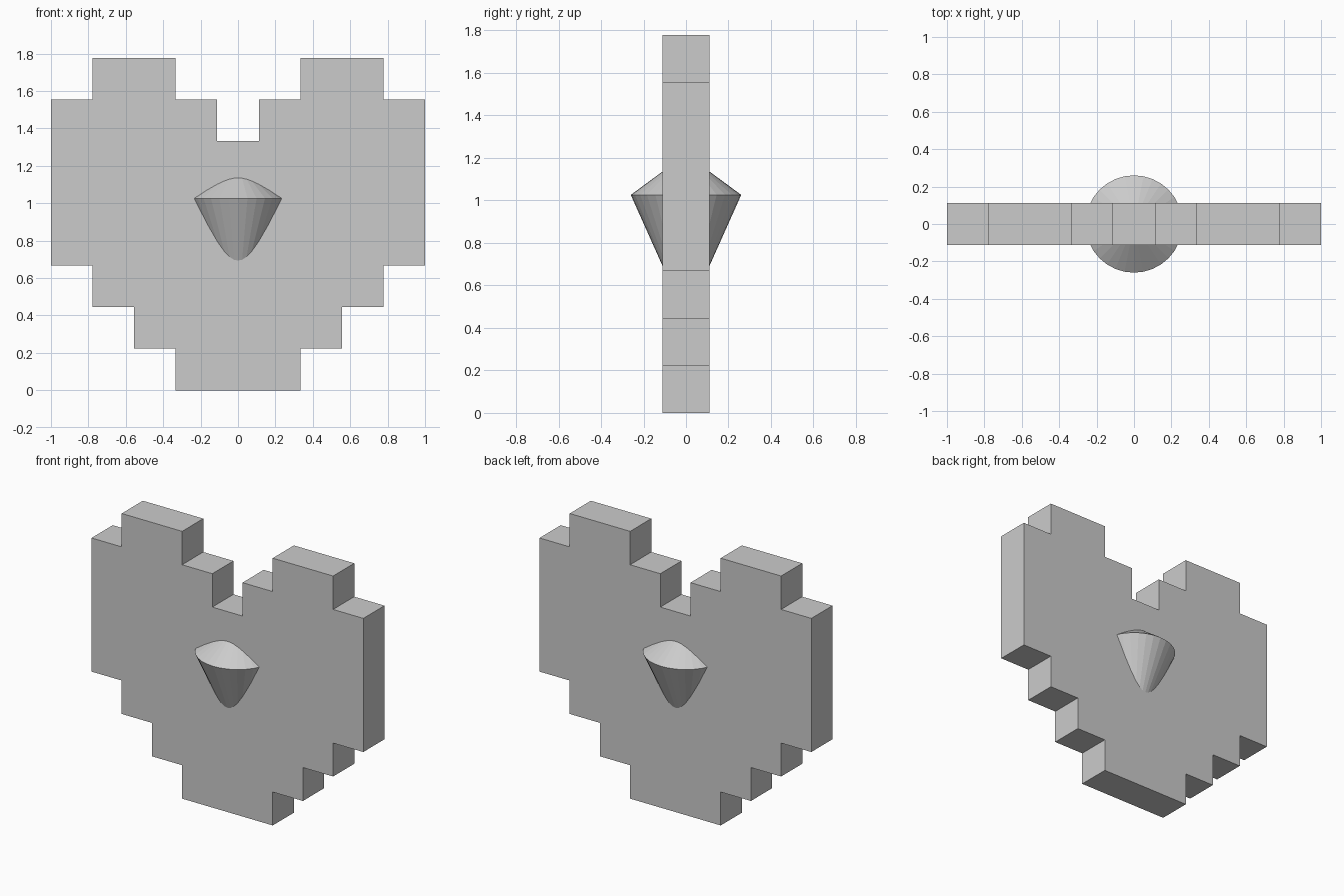
import bpy, bmesh, math

if "Cube" in bpy.data.objects:
    bpy.data.objects.remove(bpy.data.objects["Cube"])

U = 2 / 9  # one pixel step


def make_object(name, bm):
    bmesh.ops.recalc_face_normals(bm, faces=bm.faces)
    mesh = bpy.data.meshes.new(name)
    bm.to_mesh(mesh)
    bm.free()
    obj = bpy.data.objects.new(name, mesh)
    bpy.context.collection.objects.link(obj)
    return obj


# Stepped heart slab: right half outline in pixel steps, mirrored to the left
half = [(1.5, 0), (1.5, 1), (2.5, 1), (2.5, 2), (3.5, 2), (3.5, 3), (4.5, 3),
        (4.5, 7), (3.5, 7), (3.5, 8), (1.5, 8), (1.5, 7), (0.5, 7), (0.5, 6)]
outline = half + [(-x, z) for x, z in reversed(half)]
bm = bmesh.new()
face = bm.faces.new([bm.verts.new((x * U, -U / 2, z * U)) for x, z in outline])
ext = bmesh.ops.extrude_face_region(bm, geom=[face])
moved = [v for v in ext["geom"] if isinstance(v, bmesh.types.BMVert)]
bmesh.ops.translate(bm, verts=moved, vec=(0, U, 0))
make_object("heart_slab", bm)

# Faceted gem through the middle: shallow crown cone over a deep pavilion cone
SIDES, RADIUS, GIRDLE, TOP, BOTTOM = 32, 0.26, 1.026, 1.217, 0.445
bm = bmesh.new()
ring = [bm.verts.new((RADIUS * math.cos(2 * math.pi * i / SIDES),
                      RADIUS * math.sin(2 * math.pi * i / SIDES), GIRDLE))
        for i in range(SIDES)]
for z in (TOP, BOTTOM):
    tip = bm.verts.new((0, 0, z))
    for i in range(SIDES):
        bm.faces.new((ring[i], ring[(i + 1) % SIDES], tip))
make_object("center_gem", bm)
